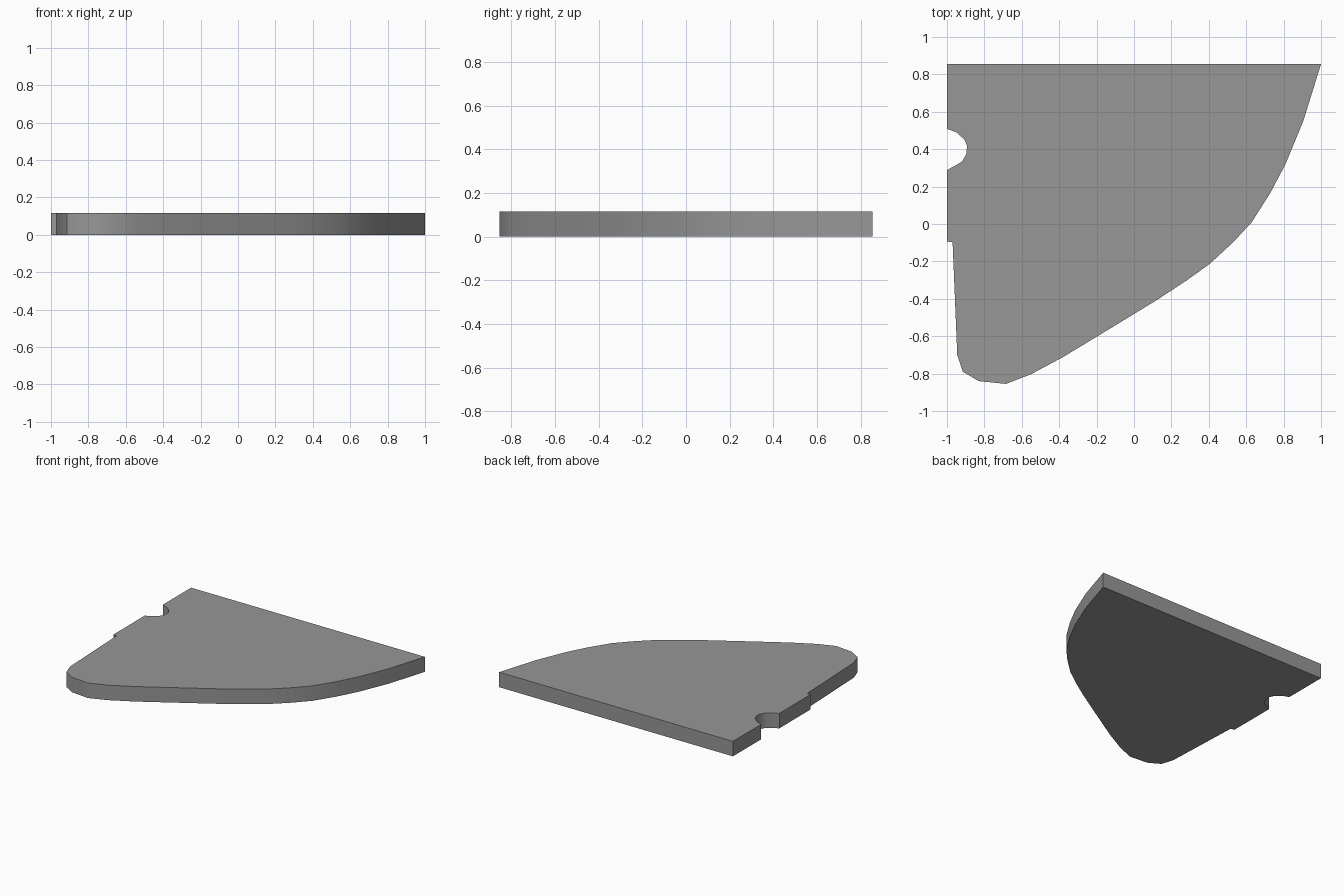
import bpy, bmesh

if "Cube" in bpy.data.objects:
    bpy.data.objects.remove(bpy.data.objects["Cube"])

THICKNESS = 0.116

# Outline seen from above: straight back edge, curved right side,
# rounded front tip, small step and rounded notch on the left
back = [(-1, 0.855), (1, 0.855)]
curve = [(0.905, 0.55), (0.81, 0.32), (0.73, 0.168), (0.63, 0.01),
         (0.53, -0.098), (0.405, -0.213), (0.28, -0.303), (0.12, -0.408),
         (-0.19, -0.597), (-0.38, -0.712), (-0.55, -0.803)]
tip = [(-0.685, -0.855), (-0.83, -0.84), (-0.915, -0.79), (-0.945, -0.70)]
step = [(-0.97, -0.098), (-1, -0.093)]
notch = [(-1, 0.288), (-0.92, 0.333), (-0.897, 0.373), (-0.892, 0.417),
         (-0.907, 0.452), (-0.95, 0.49), (-1, 0.509)]
outline = back + curve + tip + step + notch

# Flat plate extruded from the outline
bm = bmesh.new()
base = bm.faces.new([bm.verts.new((x, y, 0)) for x, y in outline])
top = bmesh.ops.extrude_face_region(bm, geom=[base], use_keep_orig=True)
bmesh.ops.translate(bm, vec=(0, 0, THICKNESS),
                    verts=[v for v in top["geom"] if isinstance(v, bmesh.types.BMVert)])
bmesh.ops.recalc_face_normals(bm, faces=bm.faces)
mesh = bpy.data.meshes.new("curved_plate")
bm.to_mesh(mesh)
bm.free()
plate = bpy.data.objects.new("curved_plate", mesh)
bpy.context.collection.objects.link(plate)

# Dark grey finish
grey = bpy.data.materials.new("dark_grey")
grey.diffuse_color = (0.31, 0.31, 0.31, 1)
grey.use_nodes = True
grey.node_tree.nodes["Principled BSDF"].inputs["Base Color"].default_value = grey.diffuse_color
mesh.materials.append(grey)

# Smooth the curved rim, keep the corners crisp
bpy.context.view_layer.objects.active = plate
plate.select_set(True)
bpy.ops.object.shade_smooth_by_angle(angle=0.6)
